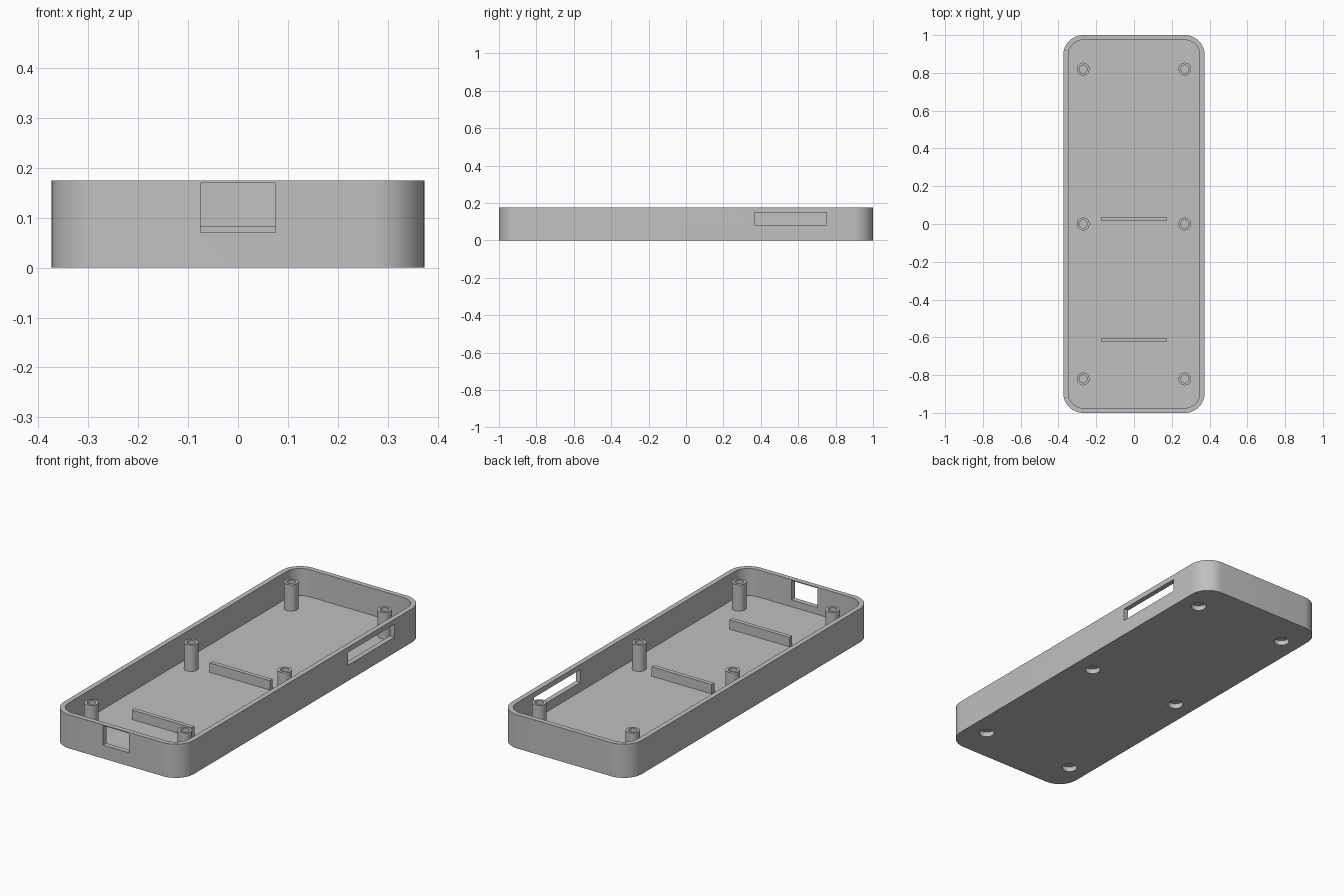
import bpy, bmesh, math

cube = bpy.data.objects.get("Cube")
if cube:
    bpy.data.objects.remove(cube, do_unlink=True)

HALF_X, HALF_Y, HEIGHT = 0.374, 1.0, 0.175
WALL, FLOOR, RADIUS = 0.026, 0.034, 0.105
POSTS = [(x, y) for x in (-0.269, 0.269) for y in (-0.82, 0, 0.82)]

grey = bpy.data.materials.new("plain grey")
grey.use_nodes = True
grey.diffuse_color = (0.53, 0.53, 0.53, 1)
grey.node_tree.nodes["Principled BSDF"].inputs["Base Color"].default_value = grey.diffuse_color


def finish(name, bm):
    bmesh.ops.recalc_face_normals(bm, faces=bm.faces)
    mesh = bpy.data.meshes.new(name)
    bm.to_mesh(mesh)
    bm.free()
    mesh.materials.append(grey)
    obj = bpy.data.objects.new(name, mesh)
    bpy.context.collection.objects.link(obj)
    return obj


def select(obj):
    bpy.ops.object.select_all(action='DESELECT')
    obj.select_set(True)
    bpy.context.view_layer.objects.active = obj


def smooth(obj):
    select(obj)
    bpy.ops.object.shade_smooth_by_angle(angle=math.radians(30))


def prism(name, outline, z0, z1):
    bm = bmesh.new()
    base = bm.faces.new([bm.verts.new((x, y, z0)) for x, y in outline])
    top = bmesh.ops.extrude_face_region(bm, geom=[base])["geom"]
    verts = [v for v in top if isinstance(v, bmesh.types.BMVert)]
    bmesh.ops.translate(bm, verts=verts, vec=(0, 0, z1 - z0))
    return finish(name, bm)


def rounded(hx, hy, r, steps=12):
    points = []
    for i, (sx, sy) in enumerate([(1, 1), (-1, 1), (-1, -1), (1, -1)]):
        for k in range(steps + 1):
            a = math.pi / 2 * (i + k / steps)
            points.append((sx * (hx - r) + r * math.cos(a), sy * (hy - r) + r * math.sin(a)))
    return points


def circle(cx, cy, r, n=32):
    return [(cx + r * math.cos(math.tau * k / n), cy + r * math.sin(math.tau * k / n))
            for k in range(n)]


def box(name, x0, x1, y0, y1, z0, z1):
    return prism(name, [(x0, y0), (x1, y0), (x1, y1), (x0, y1)], z0, z1)


def cut(obj, cutter):
    cutter.hide_render = True
    mod = obj.modifiers.new("cut", 'BOOLEAN')
    mod.operation, mod.solver, mod.object = 'DIFFERENCE', 'EXACT', cutter
    select(obj)
    bpy.ops.object.modifier_apply(modifier=mod.name)
    bpy.data.objects.remove(cutter, do_unlink=True)


# Open tray with rounded corners
tray = prism("tray", rounded(HALF_X, HALF_Y, RADIUS), 0, HEIGHT)
cut(tray, prism("cavity_cutter", rounded(HALF_X - WALL, HALF_Y - WALL, RADIUS - WALL), FLOOR, 0.3))

# Front window and side slot
cut(tray, box("window_cutter", -0.075, 0.075, -1.1, -0.95, 0.07, 0.17))
cut(tray, box("slot_cutter", 0.32, 0.45, 0.37, 0.75, 0.082, 0.148))

# Screw head recesses underneath
for x, y in POSTS:
    cut(tray, prism("recess_cutter", circle(x, y, 0.037), -0.1, 0.026))
smooth(tray)

# Hollow screw posts
for i, (x, y) in enumerate(POSTS):
    post = prism(f"screw_post_{i + 1}", circle(x, y, 0.034), FLOOR - 0.004, 0.171)
    cut(post, prism("bore_cutter", circle(x, y, 0.021), FLOOR + 0.002, 0.3))
    smooth(post)

# Cross ribs on the floor
for name, y in (("middle_rib", 0.026), ("front_rib", -0.614)):
    box(name, -0.173, 0.173, y - 0.011, y + 0.011, FLOOR - 0.004, 0.083)
